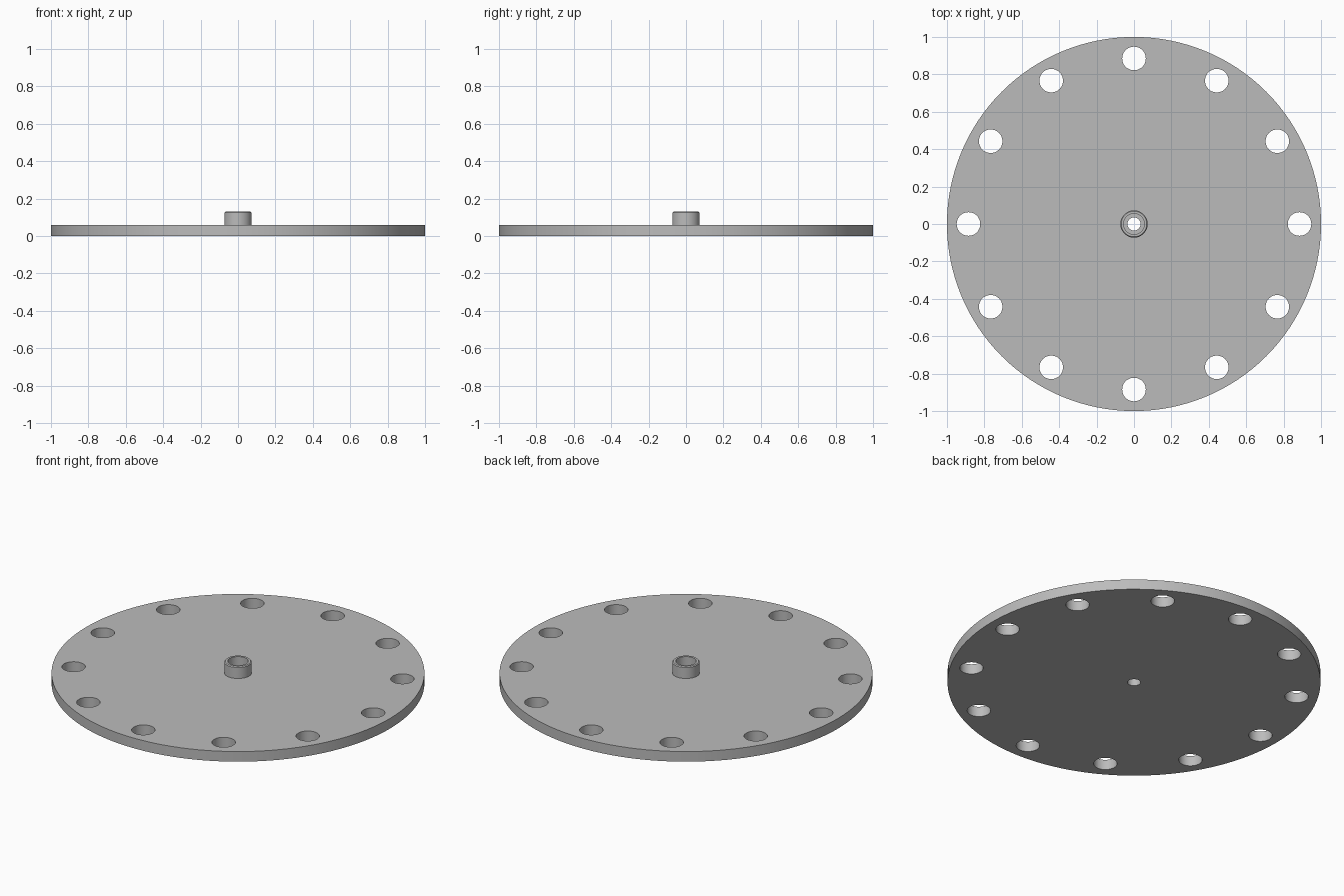
import bpy
import bmesh
from math import cos, sin, tau
from mathutils import Matrix

cube = bpy.data.objects.get("Cube")
if cube:
    bpy.data.objects.remove(cube)

SEGMENTS = 128
HOLES = 12
HOLE_RING = 0.885
HOLE_RADIUS = 0.063


def add_object(name, bm):
    bmesh.ops.recalc_face_normals(bm, faces=bm.faces)
    mesh = bpy.data.meshes.new(name)
    bm.to_mesh(mesh)
    bm.free()
    obj = bpy.data.objects.new(name, mesh)
    bpy.context.collection.objects.link(obj)
    return obj


def lathe(name, profile):
    """Revolve a closed (radius, height) outline about z."""
    bm = bmesh.new()
    rings = [[bm.verts.new((r * cos(tau * i / SEGMENTS), r * sin(tau * i / SEGMENTS), z))
              for i in range(SEGMENTS)] for r, z in profile]
    for k, ring in enumerate(rings):
        following = rings[(k + 1) % len(rings)]
        for i in range(SEGMENTS):
            j = (i + 1) % SEGMENTS
            bm.faces.new((ring[i], ring[j], following[j], following[i]))
    return add_object(name, bm)


grey = bpy.data.materials.new("plain grey")
grey.use_nodes = True
colour = (0.5, 0.5, 0.5, 1)
grey.diffuse_color = colour
grey.node_tree.nodes["Principled BSDF"].inputs["Base Color"].default_value = colour

# Flat disc with a raised central hub, counterbore and through bore
disc = lathe("disc_with_hub", [
    (0.035, 0), (1, 0), (1, 0.06),
    (0.073, 0.06), (0.073, 0.125), (0.068, 0.13),
    (0.055, 0.13), (0.055, 0.06), (0.035, 0.06),
])
disc.data.materials.append(grey)

# Ring of round holes near the rim
bm = bmesh.new()
for i in range(HOLES):
    angle = tau * i / HOLES
    place = Matrix.Translation((HOLE_RING * cos(angle), HOLE_RING * sin(angle), 0.03))
    bmesh.ops.create_cone(bm, cap_ends=True, segments=48, radius1=HOLE_RADIUS,
                          radius2=HOLE_RADIUS, depth=0.2, matrix=place)
cutter = add_object("hole_cutter", bm)
cutter.data.materials.append(grey)
cutter.hide_render = True

cut = disc.modifiers.new("rim holes", 'BOOLEAN')
cut.operation = 'DIFFERENCE'
cut.solver = 'EXACT'
cut.object = cutter

bpy.ops.object.select_all(action='DESELECT')
disc.select_set(True)
bpy.context.view_layer.objects.active = disc
bpy.ops.object.modifier_apply(modifier=cut.name)
bpy.data.objects.remove(cutter)
bpy.ops.object.shade_smooth_by_angle()
